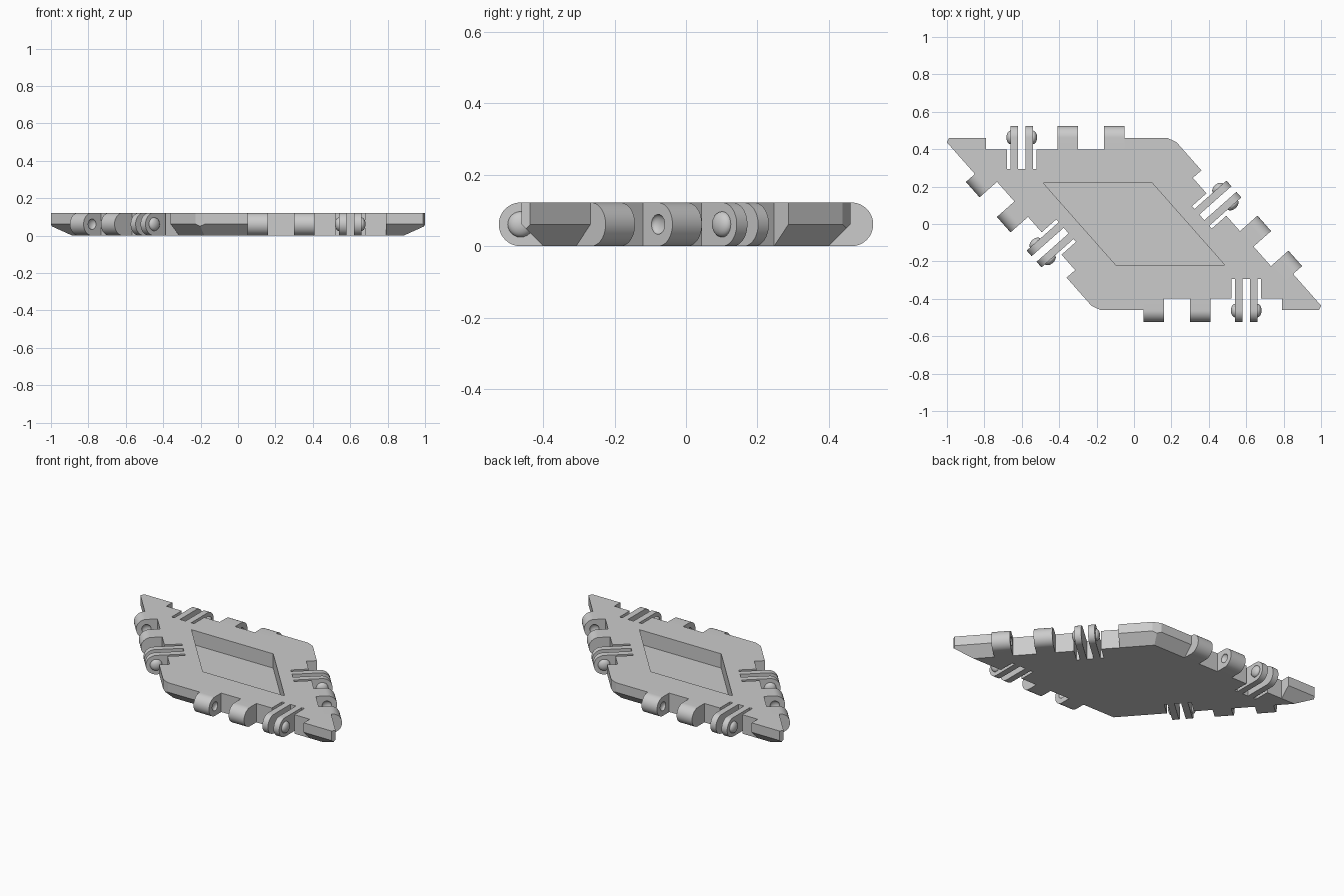
import bpy, bmesh, math
from mathutils import Matrix, Vector

cube = bpy.data.objects.get("Cube")
if cube:
    bpy.data.objects.remove(cube)

A = math.radians(48.5)        # acute angle of the rhombus
H = 0.46                      # centre to edge
R = 0.061                     # knuckle radius, half the plate thickness
FLOOR = H - R                 # hinge recess depth line
AXIS = 0.463                  # hinge pin line
SHIFT = H / math.tan(A)       # edge midpoint offset
SIDE = H / math.sin(A)        # half edge length

grey = bpy.data.materials.new("plain grey")
grey.use_nodes = True
grey.diffuse_color = (0.6, 0.6, 0.6, 1)
grey.node_tree.nodes["Principled BSDF"].inputs["Base Color"].default_value = (0.6, 0.6, 0.6, 1)

# Edge frames: x runs along the edge, y points outwards
frames = [Matrix.Rotation(-A * (i % 2) - math.pi * (i // 2), 4, 'Z')
          @ Matrix.Translation((SHIFT if i % 2 else -SHIFT, 0, 0)) for i in range(4)]


def add_object(name, bm):
    bmesh.ops.recalc_face_normals(bm, faces=bm.faces)
    mesh = bpy.data.meshes.new(name)
    bm.to_mesh(mesh)
    bm.free()
    mesh.materials.append(grey)
    obj = bpy.data.objects.new(name, mesh)
    bpy.context.collection.objects.link(obj)
    return obj


def activate(obj):
    bpy.ops.object.select_all(action='DESELECT')
    obj.select_set(True)
    bpy.context.view_layer.objects.active = obj


def subtract(obj, bm):
    cutter = add_object("cutter", bm)
    cutter.hide_render = True
    activate(obj)
    mod = obj.modifiers.new("cut", 'BOOLEAN')
    mod.operation = 'DIFFERENCE'
    mod.solver = 'EXACT'
    mod.object = cutter
    bpy.ops.object.modifier_apply(modifier=mod.name)
    bpy.data.objects.remove(cutter)


def smooth(obj):
    activate(obj)
    bpy.ops.object.shade_smooth_by_angle(angle=math.radians(30))


def prism(bm, points, offset):
    face = bm.faces.new([bm.verts.new(p) for p in points])
    ext = bmesh.ops.extrude_face_region(bm, geom=[face])["geom"]
    bmesh.ops.translate(bm, vec=offset, verts=[v for v in ext if isinstance(v, bmesh.types.BMVert)])


def box(bm, u0, u1, v0, v1, frame):
    corners = [(u0, v0), (u1, v0), (u1, v1), (u0, v1)]
    prism(bm, [frame @ Vector((u, v, -0.1)) for u, v in corners], (0, 0, 0.4))


def knuckle(bm, u0, u1):
    arc = [math.pi * (i / 24 - 0.5) for i in range(25)]
    outline = [(FLOOR, 0)] + [(AXIS + R * math.cos(t), R + R * math.sin(t)) for t in arc] + [(FLOOR, 2 * R)]
    prism(bm, [(u0, y, z) for y, z in outline], (u1 - u0, 0, 0))


def dome(bm, u, radius, height):
    place = Matrix.Translation((u, AXIS, R)) @ Matrix.Diagonal((height, radius, radius, 1))
    place = place @ Matrix.Rotation(math.pi / 2, 4, 'Y')
    bmesh.ops.create_uvsphere(bm, u_segments=24, v_segments=16, radius=1, matrix=place)


def slice_off(bm, point, normal):
    cut = bmesh.ops.bisect_plane(bm, geom=bm.verts[:] + bm.edges[:] + bm.faces[:], dist=1e-6,
                                 plane_co=point, plane_no=normal, clear_outer=True)["geom_cut"]
    bmesh.ops.edgeloop_fill(bm, edges=[e for e in cut if isinstance(e, bmesh.types.BMEdge)])


# Plate: slab trimmed to a rhombus, chamfered below, with clipped corners
bm = bmesh.new()
bmesh.ops.create_cube(bm, size=1, matrix=Matrix.Translation((0, 0, R)) @ Matrix.Diagonal((4, 4, 2 * R, 1)))
for f in frames:
    out = f.to_3x3() @ Vector((0, 1, 0))
    slice_off(bm, out * H, out)
for f in frames:
    out = f.to_3x3() @ Vector((0, 1, 0))
    slice_off(bm, out * H + Vector((0, 0, R)), out - Vector((0, 0, 1)))
sharp = Vector((-SHIFT - SIDE, H, 0))
blunt = Vector((SIDE - SHIFT, H, 0))
for corner, depth in ((sharp, 0.029), (blunt, 0.012)):
    for sign in (1, -1):
        way = corner.normalized() * sign
        slice_off(bm, way * (corner.length - depth), way)
plate = add_object("plate", bm)

# Hinge recesses along every edge
bm = bmesh.new()
for f in frames:
    box(bm, -0.383, 0.357, FLOOR, 0.62, f)
subtract(plate, bm)

# Flex slots beside the clip prongs, and the central pocket
bm = bmesh.new()
for f in frames:
    for u0, u1 in ((-0.273, -0.253), (-0.213, -0.173), (-0.133, -0.113)):
        box(bm, u0, u1, 0.295, 0.45, f)
inner = 0.218 / H
pocket = [Vector((p.x * inner, p.y * inner, 0.03)) for p in (sharp, blunt, -sharp, -blunt)]
prism(bm, pocket, (0, 0, 0.2))
subtract(plate, bm)

# Socket fingers: two wide knuckles with dimples facing the gap
bm = bmesh.new()
knuckle(bm, -0.003, 0.107)
knuckle(bm, 0.247, 0.357)
fingers = add_object("socket_fingers", bm)
bm = bmesh.new()
dome(bm, 0.107, 0.028, 0.016)
dome(bm, 0.247, 0.028, 0.016)
subtract(fingers, bm)

# Clip prongs: two thin knuckles with domes on the outer faces
bm = bmesh.new()
knuckle(bm, -0.253, -0.213)
knuckle(bm, -0.173, -0.133)
prongs = add_object("clip_prongs", bm)
bm = bmesh.new()
dome(bm, -0.253, 0.036, 0.022)
dome(bm, -0.133, 0.036, 0.022)
domes = add_object("clip_domes", bm)

# Repeat the hinge parts on all four edges
for part in (fingers, prongs, domes):
    smooth(part)
    part.matrix_world = frames[0]
    for i, f in enumerate(frames[1:], 2):
        copy = bpy.data.objects.new(f"{part.name}_{i}", part.data)
        bpy.context.collection.objects.link(copy)
        copy.matrix_world = f
